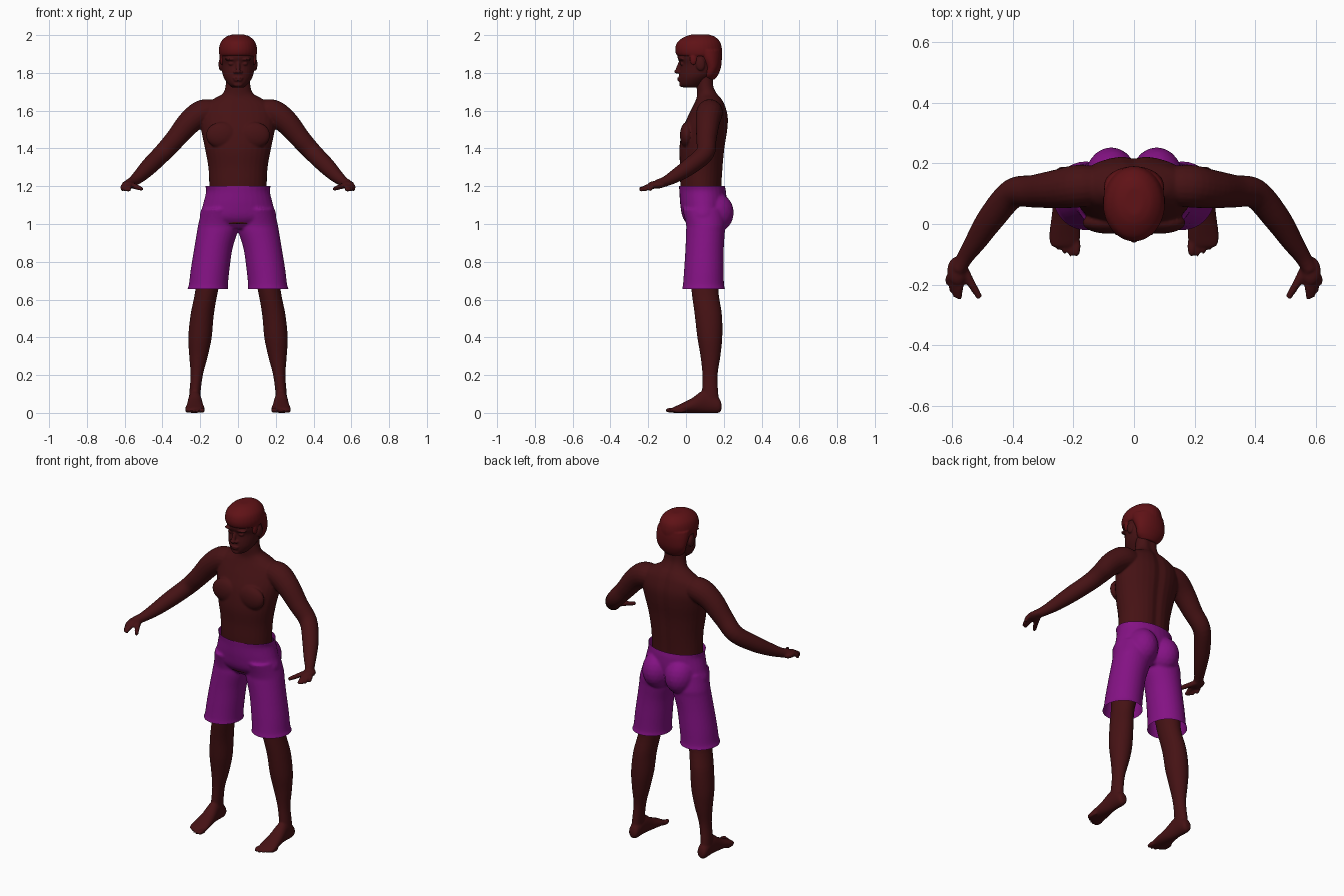
import bpy, bmesh, math
from mathutils import Vector, Matrix

cube = bpy.data.objects.get("Cube")
if cube:
    bpy.data.objects.remove(cube)


def material(name, rgb):
    m = bpy.data.materials.new(name)
    m.use_nodes = True
    m.diffuse_color = (*rgb, 1)
    bsdf = m.node_tree.nodes["Principled BSDF"]
    bsdf.inputs["Base Color"].default_value = (*rgb, 1)
    bsdf.inputs["Roughness"].default_value = 0.8
    return m


skin = material("dark skin", (0.06, 0.006, 0.007))
hair_colour = material("auburn hair", (0.115, 0.006, 0.008))
cloth = material("purple cloth", (0.23, 0.006, 0.23))


def smooth_rows(rows, steps=5):
    """Catmull-Rom interpolation between rows of numbers."""
    out = []
    for i in range(len(rows) - 1):
        a, b, c, d = (rows[min(max(k, 0), len(rows) - 1)] for k in range(i - 1, i + 3))
        for j in range(steps):
            t = j / steps
            out.append([0.5 * (2 * q + (r - p) * t + (2 * p - 5 * q + 4 * r - s) * t * t
                               + (3 * q - p - 3 * r + s) * t ** 3)
                        for p, q, r, s in zip(a, b, c, d)])
    return out + [list(rows[-1])]


def skin_rings(bm, rings):
    """Bridge rings of points into a closed solid."""
    loops = [[bm.verts.new(p) for p in ring] for ring in rings]
    n = len(loops[0])
    for lo, hi in zip(loops, loops[1:]):
        for i in range(n):
            bm.faces.new((lo[i], lo[(i + 1) % n], hi[(i + 1) % n], hi[i]))
    bm.faces.new(loops[0][::-1])
    bm.faces.new(loops[-1])


def loft(bm, rows, side=1, along_y=False, groove=0.0, n=32):
    """Oval sections; each row is position, x range, then the other range."""
    rings = []
    for t, x0, x1, b0, b1 in smooth_rows(rows):
        ring = []
        for k in range(n):
            a = math.tau * k / n
            x = (x0 + x1) / 2 + (x1 - x0) / 2 * math.cos(a)
            b = (b0 + b1) / 2 + (b1 - b0) / 2 * math.sin(a)
            if math.sin(a) > 0:
                b -= groove * math.exp(-(x / 0.025) ** 2)
            ring.append((side * x, t, b) if along_y else (side * x, b, t))
        rings.append(ring)
    skin_rings(bm, rings)


def centred(rows):
    return [(z, -w, w, y0, y1) for z, w, y0, y1 in rows]


def tube(bm, points, side=1, n=20):
    """Round limb through points of x, y, z, radius."""
    pts = smooth_rows(points)
    rings = []
    for i, p in enumerate(pts):
        d = Vector(pts[min(i + 1, len(pts) - 1)][:3]) - Vector(pts[max(i - 1, 0)][:3])
        u = d.cross(Vector((0, 0, 1))).normalized()
        v = u.cross(d).normalized()
        ring = []
        for k in range(n):
            a = math.tau * k / n
            q = Vector(p[:3]) + p[3] * (u * math.cos(a) + v * math.sin(a))
            ring.append((side * q.x, q.y, q.z))
        rings.append(ring)
    skin_rings(bm, rings)


def ball(bm, centre, radii, side=1):
    c = Vector((side * centre[0], centre[1], centre[2]))
    bmesh.ops.create_icosphere(bm, subdivisions=3, radius=1,
                               matrix=Matrix.Translation(c) @ Matrix.Diagonal((*radii, 1)))


def fuse(name, bm, mat, voxel, iterations, cuts=()):
    """Merge overlapping solids into one smooth surface, then open it at cuts."""
    bmesh.ops.recalc_face_normals(bm, faces=bm.faces)
    mesh = bpy.data.meshes.new(name)
    bm.to_mesh(mesh)
    bm.free()
    obj = bpy.data.objects.new(name, mesh)
    bpy.context.collection.objects.link(obj)
    re = obj.modifiers.new("fuse", 'REMESH')
    re.mode = 'VOXEL'
    re.voxel_size = voxel
    sm = obj.modifiers.new("soften", 'SMOOTH')
    sm.factor = 0.5
    sm.iterations = iterations
    graph = bpy.context.evaluated_depsgraph_get()
    done = bpy.data.meshes.new_from_object(obj.evaluated_get(graph))
    obj.modifiers.clear()
    obj.data = done
    work = bmesh.new()
    work.from_mesh(done)
    for height, direction in cuts:
        bmesh.ops.bisect_plane(work, geom=work.verts[:] + work.edges[:] + work.faces[:],
                               plane_co=(0, 0, height), plane_no=(0, 0, direction),
                               clear_outer=True)
    for f in work.faces:
        f.smooth = True
        f.material_index = 0
    work.to_mesh(done)
    work.free()
    done.materials.clear()
    done.materials.append(mat)
    return obj


# Body: torso and neck with a spine groove
body = bmesh.new()
loft(body, centred([(1.0, .13, 0, .19), (1.1, .15, -.02, .19), (1.2, .152, -.03, .192),
                    (1.3, .157, -.031, .198), (1.4, .175, -.035, .207), (1.5, .195, -.018, .222),
                    (1.57, .2, .01, .224), (1.63, .18, .04, .208), (1.665, .125, .055, .19),
                    (1.69, .082, .058, .17), (1.73, .066, .056, .152), (1.8, .062, .055, .15)]),
     groove=0.01)
for s in (1, -1):
    # Chest and arms
    ball(body, (.085, .004, 1.47), (.085, .036, .07), s)
    tube(body, [(.1, .125, 1.585, .06), (.18, .125, 1.59, .07), (.255, .115, 1.54, .064),
                (.33, .108, 1.452, .054), (.4, .1, 1.375, .049), (.47, .02, 1.305, .045),
                (.52, -.055, 1.255, .036), (.557, -.11, 1.225, .027), (.58, -.15, 1.212, .025)], s)
    # Hands: palm, thumb and four fingers
    ball(body, (.583, -.155, 1.208), (.033, .048, .021), s)
    tube(body, [(.565, -.14, 1.205, .015), (.54, -.19, 1.197, .014), (.508, -.243, 1.185, .01)], s)
    for i, tip in enumerate((-.246, -.24, -.222, -.195)):
        x = .564 + .012 * i
        tube(body, [(x, -.165, 1.207, .012), (x + .01, (tip - .165) / 2, 1.198, .012),
                    (x + .012, tip, 1.178, .009)], s, 12)
    # Legs
    loft(body, [(.98, .03, .17, .02, .18), (.8, .07, .215, .02, .185), (.65, .105, .226, .029, .172),
                (.52, .128, .251, .046, .19), (.4, .139, .263, .06, .192), (.3, .16, .258, .077, .182),
                (.2, .186, .251, .087, .167), (.1, .199, .258, .084, .171),
                (.04, .2, .26, .08, .18)], s)
    # Feet and toes
    loft(body, [(.188, .215, .243, .02, .045), (.172, .2, .258, .0, .08), (.1, .194, .263, .0, .12),
                (.03, .184, .271, .0, .077), (-.03, .177, .279, .0, .047),
                (-.06, .18, .278, .0, .033), (-.075, .19, .27, .005, .025)],
         s, along_y=True)
    for i, tip in enumerate((-.108, -.108, -.1, -.087, -.07)):
        r = .014 if i == 0 else .0105
        ball(body, (.19 + .0195 * i, tip + .035, r), (r, .036, r), s)
fuse("body", body, skin, 0.006, 2)

# Head: skull and jaw, nose, lips, brows, eyes and ears
head = bmesh.new()
loft(head, centred([(1.722, .03, -.012, .06), (1.738, .05, -.032, .09), (1.77, .073, -.037, .13),
                    (1.8, .083, -.036, .16), (1.845, .089, -.031, .174), (1.88, .092, -.044, .175),
                    (1.92, .09, -.04, .173), (1.96, .07, -.01, .15), (1.985, .04, .03, .12)]))
tube(head, [(0, -.028, 1.86, .009), (0, -.039, 1.83, .011), (0, -.045, 1.805, .013)])
ball(head, (0, -.046, 1.807), (.015, .016, .011))
ball(head, (0, -.034, 1.772), (.027, .012, .006))
ball(head, (0, -.033, 1.761), (.023, .012, .006))
ball(head, (0, -.022, 1.738), (.025, .014, .013))
for s in (1, -1):
    ball(head, (.016, -.038, 1.804), (.009, .012, .008), s)
    ball(head, (.037, -.024, 1.872), (.032, .018, .008), s)
    ball(head, (.035, -.02, 1.848), (.016, .012, .009), s)
    ball(head, (.091, .077, 1.845), (.012, .024, .034), s)
fuse("head", head, skin, 0.004, 2)

# Hair: cap with fringe, nape and sideburns
hair = bmesh.new()
loft(hair, centred([(1.888, .094, -.04, .185), (1.9, .1, -.053, .19), (1.93, .101, -.057, .19),
                    (1.965, .09, -.044, .18), (1.992, .062, -.005, .152), (2.003, .03, .03, .12)]))
loft(hair, centred([(1.765, .05, .09, .152), (1.79, .077, .085, .17), (1.83, .092, .09, .185),
                    (1.88, .099, .06, .19), (1.92, .098, .03, .188)]))
for s in (1, -1):
    ball(hair, (.084, .04, 1.875), (.013, .02, .035), s)
fuse("hair", hair, hair_colour, 0.005, 2)

# Shorts: waist, seat and two open legs
shorts = bmesh.new()
loft(shorts, centred([(1.23, .173, -.037, .205), (1.2, .173, -.037, .206), (1.17, .169, -.035, .212),
                      (1.1, .186, -.03, .215), (1.03, .2, -.015, .2), (.975, .12, .03, .17)]))
for s in (1, -1):
    ball(shorts, (.075, .148, 1.06), (.088, .105, .11), s)
    loft(shorts, [(1.08, .01, .19, -.02, .2), (1.0, .0, .21, .0, .21), (.96, .002, .217, 0, .206),
                  (.87, .029, .232, -.003, .2), (.76, .045, .25, -.01, .2),
                  (.68, .053, .26, -.016, .201), (.655, .051, .268, -.021, .207),
                  (.62, .051, .268, -.021, .207)], s)
fuse("shorts", shorts, cloth, 0.007, 4, cuts=((1.2, 1), (.657, -1)))
